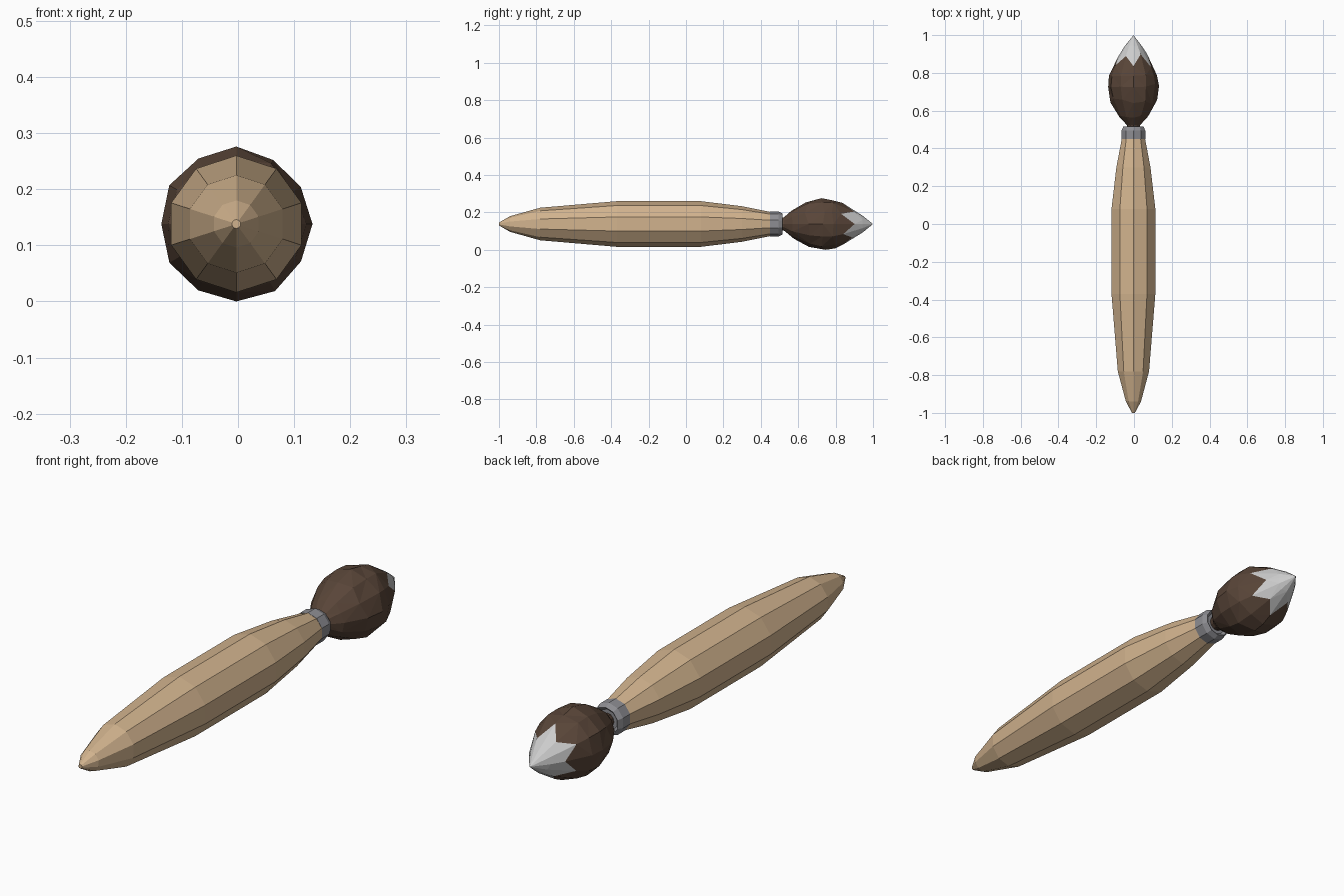
import bpy, bmesh, math, random

if "Cube" in bpy.data.objects:
    bpy.data.objects.remove(bpy.data.objects["Cube"])

random.seed(4)
CX, CZ = -0.003, 0.138


def material(name, rgb):
    m = bpy.data.materials.new(name)
    m.diffuse_color = (*rgb, 1)
    m.use_nodes = True
    m.node_tree.nodes["Principled BSDF"].inputs["Base Color"].default_value = m.diffuse_color
    return m


def make_object(name, bm, mats):
    bmesh.ops.recalc_face_normals(bm, faces=bm.faces)
    me = bpy.data.meshes.new(name)
    bm.to_mesh(me)
    bm.free()
    for m in mats:
        me.materials.append(m)
    ob = bpy.data.objects.new(name, me)
    bpy.context.collection.objects.link(ob)
    return ob


def ring(bm, n, ys, rs, turn=0.0, cz=CZ):
    """Ring around the y axis; ys and rs hold one value per corner."""
    return [bm.verts.new((CX + r * math.sin(2 * math.pi * (i + turn) / n), y,
                          cz + r * math.cos(2 * math.pi * (i + turn) / n)))
            for i, (y, r) in enumerate(zip(ys, rs))]


def bridge(bm, a, b):
    n = len(a)
    return [bm.faces.new((a[i], a[(i + 1) % n], b[(i + 1) % n], b[i])) for i in range(n)]


def lathe(name, profile, n, mat):
    bm = bmesh.new()
    rings = [ring(bm, n, [y] * n, [r] * n) for y, r in profile]
    for a, b in zip(rings, rings[1:]):
        bridge(bm, a, b)
    bm.faces.new(rings[0])
    bm.faces.new(rings[-1])
    return make_object(name, bm, [mat])


wood = material("wood", (0.64, 0.45, 0.27))
metal = material("metal", (0.27, 0.27, 0.29))
hair = material("hair", (0.10, 0.06, 0.04))
paint = material("paint", (0.75, 0.75, 0.75))

# Ten-sided tapered handle
lathe("handle", [(-1.0, 0.008), (-0.94, 0.042), (-0.78, 0.087), (-0.37, 0.122),
                 (0.08, 0.122), (0.30, 0.095), (0.46, 0.063)], 10, wood)

# Ferrule with a rolled-in lip
lathe("ferrule", [(0.45, 0.066), (0.495, 0.066), (0.517, 0.056), (0.505, 0.044)], 10, metal)

# Faceted bristle head, its dipped tip bounded by a zigzag
SHAPE = [(0.50, 0.028), (0.525, 0.036), (0.57, 0.078), (0.65, 0.122), (0.74, 0.138),
         (0.80, 0.126), (0.87, 0.095), (0.94, 0.048), (1.0, 0.0)]


def radius(y):
    for (y0, r0), (y1, r1) in zip(SHAPE, SHAPE[1:]):
        if y <= y1:
            return r0 + (r1 - r0) * (y - y0) / (y1 - y0)
    return 0.0


N = 12
bm = bmesh.new()
rings = []
for y, wobble in [(0.50, 0), (0.525, 0), (0.57, 0.008), (0.65, 0.015), (0.735, 0.012),
                  (0.79, 0.010), (0.865, 0), (0.94, 0.006)]:
    ys = [y + random.uniform(-wobble, wobble) for _ in range(N)]
    if y == 0.865:
        ys = [y + (0.03 if i % 2 else -0.032) + random.uniform(-0.008, 0.008) for i in range(N)]
    rs = [min(0.138, radius(v) * random.uniform(0.96, 1.03)) for v in ys]
    if y == 0.735:
        rs[0] = rs[N // 2] = 0.138
    rings.append(ring(bm, N, ys, rs))
for k, (a, b) in enumerate(zip(rings, rings[1:])):
    for f in bridge(bm, a, b):
        f.material_index = 1 if k >= 6 else 0
bm.faces.new(rings[0])
tip = bm.verts.new((CX, 1.0, CZ))
last = rings[-1]
for i in range(N):
    bm.faces.new((last[i], last[(i + 1) % N], tip)).material_index = 1
bmesh.ops.triangulate(bm, faces=[f for f in bm.faces if len(f.verts) == 4])
make_object("bristles", bm, [hair, paint])
